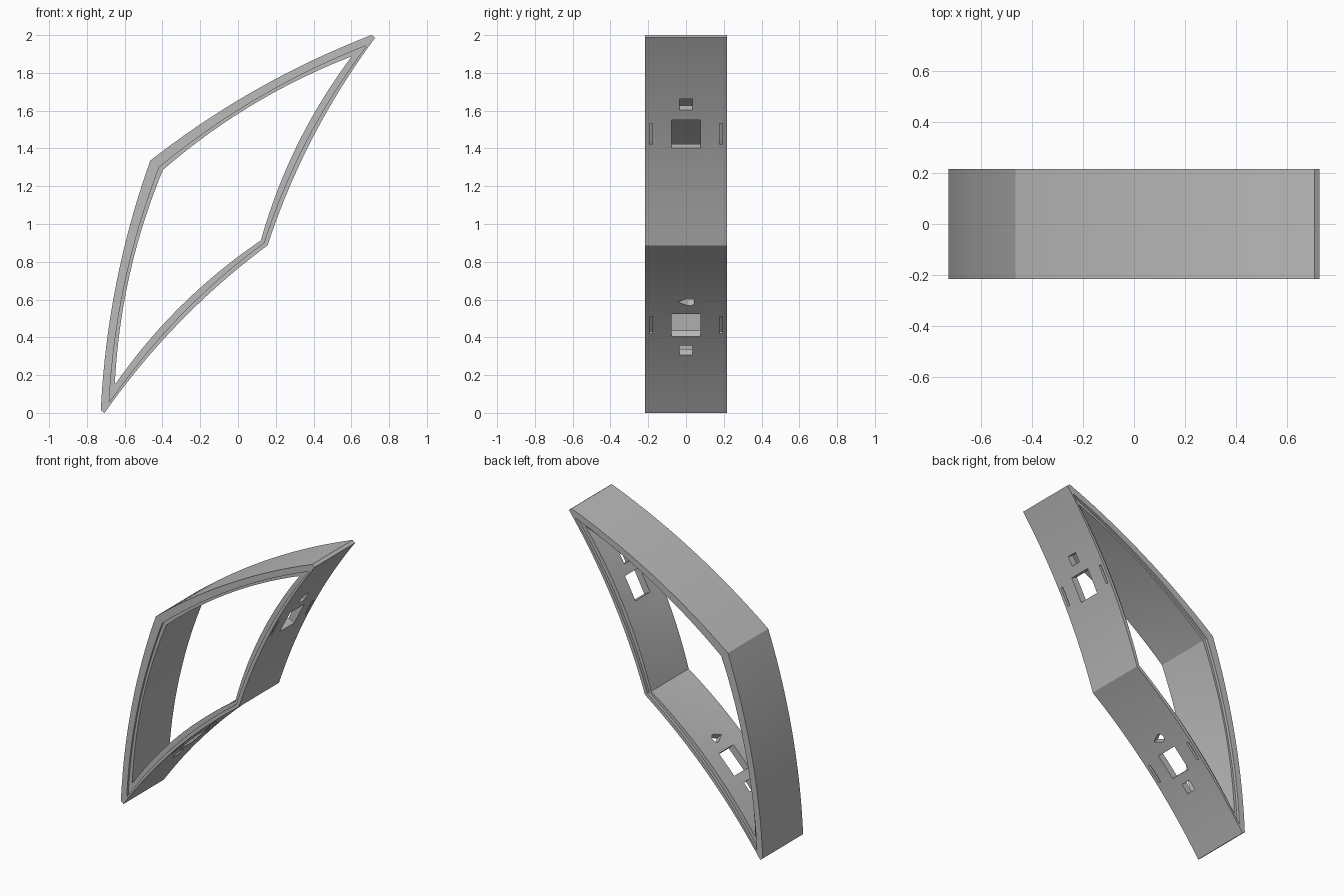
import bpy, bmesh, math
from mathutils import Matrix, Vector

if "Cube" in bpy.data.objects:
    bpy.data.objects.remove(bpy.data.objects["Cube"])

U = Vector((0.585, 0, 0.811)).normalized()   # long diagonal of the kite
V = Vector((-U.z, 0, U.x))                   # short diagonal
CENTRE = Vector((0, 0, 1))
SAG, STEPS, HALF = 0.05, 20, 0.216

grey = bpy.data.materials.new("light grey")
grey.use_nodes = True
colour = (0.5, 0.5, 0.5, 1)
grey.diffuse_color = colour
grey.node_tree.nodes["Principled BSDF"].inputs["Base Color"].default_value = colour


def arc(p, q, t):
    """Point on a shallow arc that bulges towards V."""
    p, q = Vector(p), Vector(q)
    n = Vector((p.y - q.y, q.x - p.x)).normalized()
    if n.y < 0:
        n = -n
    return p + (q - p) * t + n * (4 * SAG * t * (1 - t))


def kite(tip, low, high, top, bottom):
    """Curved four-sided outline with short flat tips."""
    b, d = (0, top), (0, bottom)
    sides = [((tip, high), b), (b, (-tip, high)), ((-tip, low), d), (d, (tip, low))]
    return [arc(p, q, i / STEPS) for p, q in sides
            for i in range(STEPS + 1) if not (i == 0 and p in (b, d))]


def blend(a, b, f):
    return [p.lerp(q, f) for p, q in zip(a, b)]


def make_object(name, bm):
    bmesh.ops.recalc_face_normals(bm, faces=bm.faces)
    mesh = bpy.data.meshes.new(name)
    bm.to_mesh(mesh)
    bm.free()
    mesh.materials.append(grey)
    ob = bpy.data.objects.new(name, mesh)
    bpy.context.collection.objects.link(ob)
    return ob


# Frame: rebated section swept round the outline
outer = kite(1.225, -0.012, 0.012, 0.573, -0.193)
rebate = kite(1.16, 0.0, 0.004, 0.514, -0.17)
lip = kite(1.066, 0.031, 0.035, 0.49, -0.149)
wall = blend(rebate, lip, 0.8)
section = [(outer, -HALF), (outer, HALF), (rebate, HALF), (rebate, HALF - 0.02),
           (wall, HALF - 0.02), (wall, -0.13), (lip, -0.18),
           (lip, 0.015 - HALF), (rebate, 0.015 - HALF), (rebate, -HALF)]
bm = bmesh.new()
rings = []
for loop, y in section:
    rings.append([bm.verts.new(CENTRE + U * p.x + V * p.y + Vector((0, y, 0))) for p in loop])
for k, ring in enumerate(rings):
    following = rings[(k + 1) % len(rings)]
    for i in range(len(ring)):
        j = (i + 1) % len(ring)
        bm.faces.new((ring[i], ring[j], following[j], following[i]))
frame = make_object("frame", bm)


# Cutters: prisms set square to the two inward-curving walls
def box(w, h):
    return [(-w / 2, -h / 2), (w / 2, -h / 2), (w / 2, h / 2), (-w / 2, h / 2)]


def teardrop():
    pts = [(0, -0.045)]
    for i in range(13):
        a = math.radians(-35 + 250 * i / 12)
        pts.append((0.028 * math.cos(a), 0.018 + 0.028 * math.sin(a)))
    return pts


def cutter(name, side, t, y, shape, depth):
    end = (side * 1.225, -0.012)
    p = arc((0, -0.193), end, t)
    step = arc((0, -0.193), end, t + 0.01) - p
    along = (U * step.x + V * step.y).normalized()
    across = Vector((0, 1, 0))
    inward = along.cross(across)
    if inward.dot(V) < 0:
        inward = -inward
    origin = CENTRE + U * p.x + V * p.y + across * y
    bm = bmesh.new()
    ends = [[bm.verts.new(origin + along * a + across * b + inward * d) for a, b in shape]
            for d in (-0.05, depth)]
    for loop in ends:
        bm.faces.new(loop)
    n = len(shape)
    for i in range(n):
        j = (i + 1) % n
        bm.faces.new((ends[0][i], ends[0][j], ends[1][j], ends[1][i]))
    ob = make_object(name, bm)
    ob.hide_render = True
    return ob


cutters = []
for side, word in ((1, "upper"), (-1, "lower")):
    cutters.append(cutter(word + "_port_cutter", side, 0.515, 0, box(0.167, 0.155), 0.12))
    cutters.append(cutter(word + "_small_port_cutter", side, 0.66, 0, box(0.066, 0.07), 0.12))
    for y in (-0.186, 0.186):
        cutters.append(cutter(word + "_slot_cutter", side, 0.515, y, box(0.125, 0.017), 0.018))
cutters.append(cutter("teardrop_cutter", -1, 0.375, 0, teardrop(), 0.12))

# Cut the openings, then drop the cutters
bpy.context.view_layer.objects.active = frame
frame.select_set(True)
for ob in cutters:
    mod = frame.modifiers.new(ob.name, "BOOLEAN")
    mod.operation, mod.solver, mod.object = "DIFFERENCE", "EXACT", ob
    bpy.ops.object.modifier_apply(modifier=mod.name)
for ob in cutters:
    bpy.data.objects.remove(ob)
bpy.ops.object.select_all(action="DESELECT")
frame.select_set(True)
bpy.ops.object.shade_smooth_by_angle(angle=math.radians(20))
